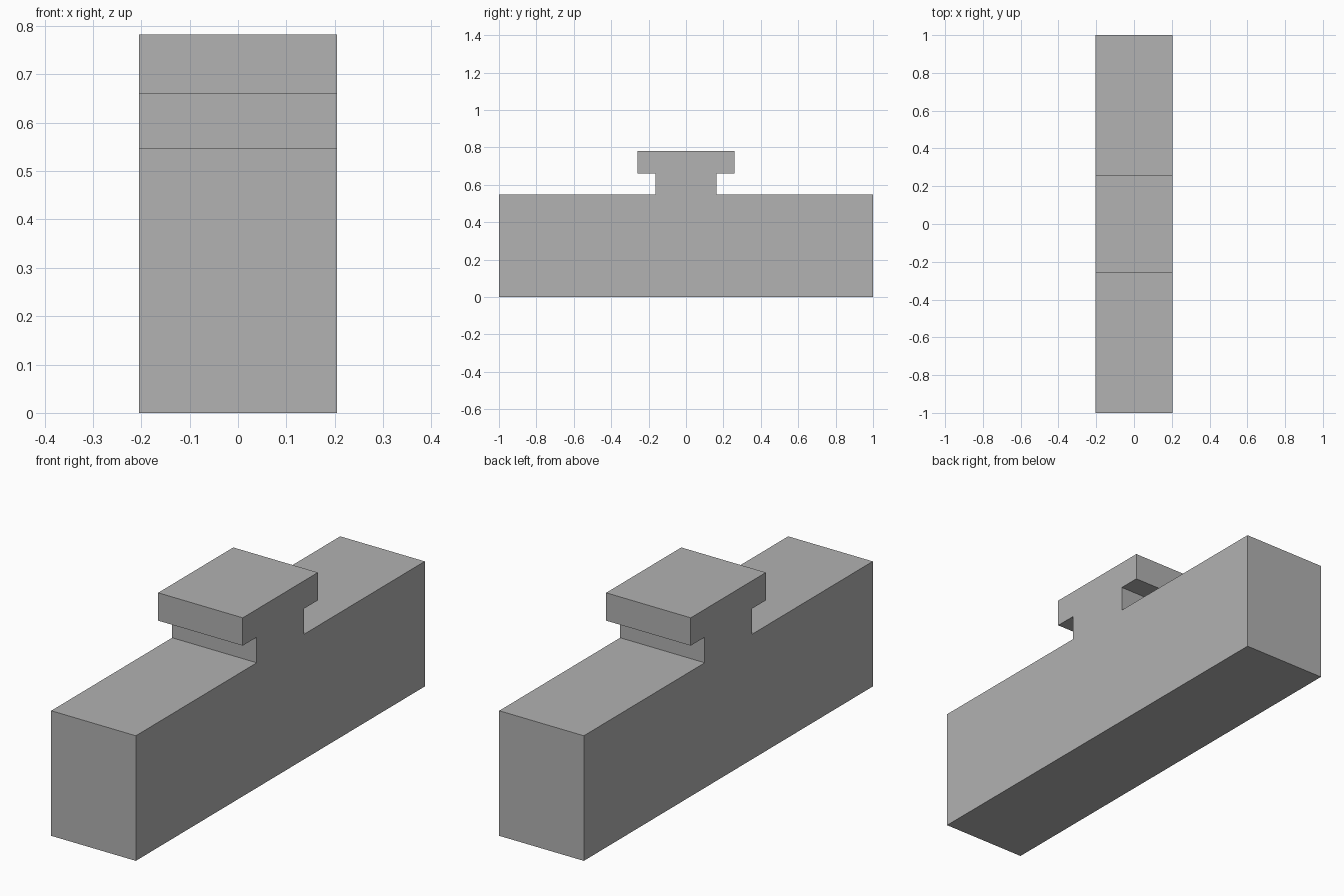
import bpy
import bmesh
from mathutils import Vector

cube = bpy.data.objects.get("Cube")
if cube:
    bpy.data.objects.remove(cube, do_unlink=True)

HALF_WIDTH = 0.205

# Single plain grey
grey = bpy.data.materials.new("plain_grey")
grey.use_nodes = True
colour = (0.445, 0.445, 0.445, 1)
grey.diffuse_color = colour
grey.node_tree.nodes["Principled BSDF"].inputs["Base Color"].default_value = colour

# Half outline (y, z): bar, narrow neck, overhanging cap
half = [(1.0, 0.0), (1.0, 0.548), (0.163, 0.548),
        (0.163, 0.66), (0.26, 0.66), (0.26, 0.782)]
outline = half + [(-y, z) for y, z in reversed(half)]

# Extrude the mirrored outline across the width
bm = bmesh.new()
side = bm.faces.new([bm.verts.new((-HALF_WIDTH, y, z)) for y, z in outline])
extruded = bmesh.ops.extrude_face_region(bm, geom=[side], use_keep_orig=True)
verts = [v for v in extruded["geom"] if isinstance(v, bmesh.types.BMVert)]
bmesh.ops.translate(bm, verts=verts, vec=Vector((2 * HALF_WIDTH, 0, 0)))
bmesh.ops.recalc_face_normals(bm, faces=bm.faces)

mesh = bpy.data.meshes.new("t_rail_block")
bm.to_mesh(mesh)
bm.free()
mesh.materials.append(grey)
block = bpy.data.objects.new("t_rail_block", mesh)
bpy.context.collection.objects.link(block)
